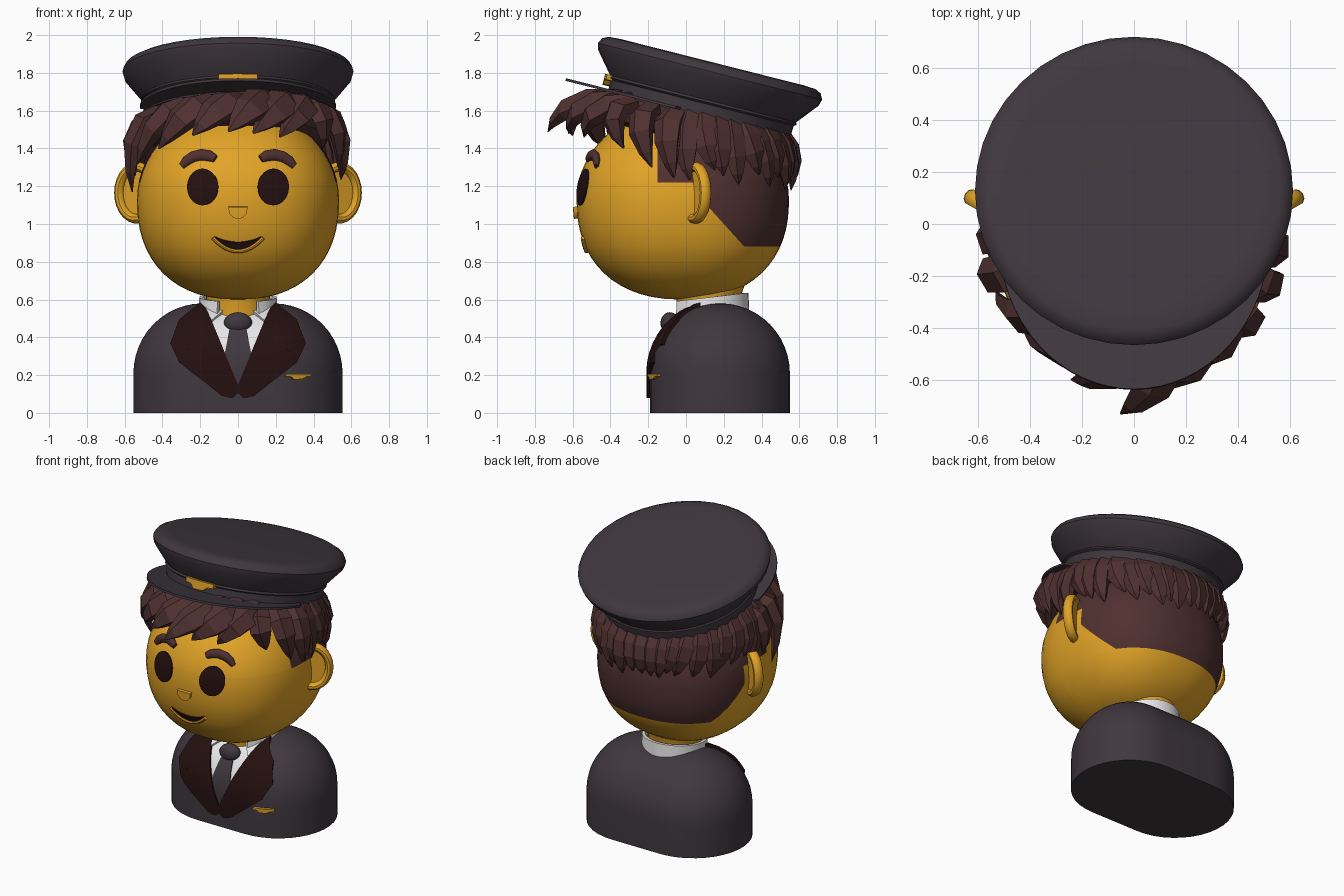
import bpy, bmesh, math, random
from mathutils import Vector as V, Matrix

if "Cube" in bpy.data.objects:
    bpy.data.objects.remove(bpy.data.objects["Cube"])
random.seed(4)


def material(name, rgb):
    m = bpy.data.materials.new(name)
    m.diffuse_color = (*rgb, 1)
    m.use_nodes = True
    m.node_tree.nodes["Principled BSDF"].inputs["Base Color"].default_value = m.diffuse_color
    return m


CLOTH = material("charcoal cloth", (.050, .039, .048))
SKIN = material("golden skin", (.76, .37, .02))
HAIR = material("brown hair", (.080, .030, .030))
DARK = material("deep maroon", (.018, .005, .005))
WHITE = material("white shirt", (.80, .80, .80))
GOLD = material("gold badge", (.66, .32, .02))


def finish(name, bm, mats, smooth=40):
    bmesh.ops.recalc_face_normals(bm, faces=bm.faces)
    me = bpy.data.meshes.new(name)
    bm.to_mesh(me)
    bm.free()
    ob = bpy.data.objects.new(name, me)
    bpy.context.collection.objects.link(ob)
    for m in mats:
        me.materials.append(m)
    if smooth:
        bpy.ops.object.select_all(action='DESELECT')
        ob.select_set(True)
        bpy.context.view_layer.objects.active = ob
        bpy.ops.object.shade_smooth_by_angle(angle=math.radians(smooth))
    return ob


def loft(bm, rings, closed=True, caps=True):
    vs = [[bm.verts.new(p) for p in r] for r in rings]
    n = len(vs[0])
    for a, b in zip(vs, vs[1:]):
        for i in range(n if closed else n - 1):
            j = (i + 1) % n
            bm.faces.new((a[i], a[j], b[j], b[i]))
    if caps:
        bm.faces.new(vs[0])
        bm.faces.new(vs[-1])


def lathe(bm, profile, mat, seg=40):
    loft(bm, [[mat @ V((r * math.cos(2 * math.pi * i / seg), r * math.sin(2 * math.pi * i / seg), h))
               for i in range(seg)] for r, h in profile])


def sweep(bm, pts, sizes, out, sides=8):
    """Tube along pts; sizes are half width and half depth at each point."""
    pts, rings = [V(p) for p in pts], []
    for k, p in enumerate(pts):
        t = (pts[min(k + 1, len(pts) - 1)] - pts[max(k - 1, 0)]).normalized()
        side = t.cross(out).normalized()
        up = side.cross(t)
        w, d = sizes[k]
        rings.append([p + side * w * math.cos(a) + up * d * math.sin(a)
                      for a in (2 * math.pi * i / sides for i in range(sides))])
    loft(bm, rings)


# Surfaces of head and body, used to fit details onto them
RX, RY, CY, ZC, N = .535, .562, -.017, 1.13, 2.3


def head_f(z):
    if z < ZC:
        return max(0, 1 - ((ZC - z) / .53) ** N) ** (1 / N)
    return max(0, 1 - ((z - ZC) / .49) ** 2) ** .5


def on_head(x, z, off):
    y = CY - RY * max(0, head_f(z) ** N - (abs(x) / RX) ** N) ** (1 / N)
    p = V((x, y, z))
    return p + off * (p - V((0, 0, ZC))).normalized()


def on_body(x, z, off):
    r = math.sqrt(max(.003, .37 ** 2 - max(0, z - .21) ** 2))
    cx = max(-.185, min(.185, x))
    p = V((x, .18 - math.sqrt(max(.0005, r * r - (x - cx) ** 2)), z))
    return p + off * (p - V((cx, .18, min(z, .21)))).normalized()


HAT = Matrix.Translation((0, .125, 1.86)) @ Matrix.Rotation(math.radians(-14.2), 4, 'X') @ Matrix.Translation((0, .015, 0))


def on_hat(x, h, off):
    return HAT @ V((x, -math.sqrt(.515 ** 2 - x * x) - off, h))


def plate(name, outline, surf, top, mat, mirror=False, step=.04):
    """Thin plate cut from an x-z outline and wrapped on a surface."""
    bm = bmesh.new()
    for s in ((1, -1) if mirror else (1,)):
        bm.faces.new([bm.verts.new((s * x, 0, z)) for x, z in outline])
    bmesh.ops.triangulate(bm, faces=bm.faces)
    for axis in (0, 2):
        lo, hi = min(v.co[axis] for v in bm.verts), max(v.co[axis] for v in bm.verts)
        no = V((axis == 0, 0, axis == 2))
        for k in range(1, int((hi - lo) / step) + 1):
            bmesh.ops.bisect_plane(bm, geom=bm.verts[:] + bm.edges[:] + bm.faces[:],
                                   plane_co=no * (lo + k * step - .0013), plane_no=no)
    ext = bmesh.ops.extrude_face_region(bm, geom=bm.faces[:])
    front = {g for g in ext['geom'] if isinstance(g, bmesh.types.BMVert)}
    for v in bm.verts:
        v.co = surf(v.co.x, v.co.z, top if v in front else -.015)
    return finish(name, bm, [mat])


def ellipse(cx, cz, rx, rz, n=28):
    return [(cx + rx * math.cos(2 * math.pi * i / n), cz + rz * math.sin(2 * math.pi * i / n)) for i in range(n)]


# Jacket: stadium section with a domed top
bm = bmesh.new()
rings = []
for r, z in [(.37, 0)] + [(.37 * math.cos(t), .21 + .37 * math.sin(t)) for t in (math.radians(7.4 * k) for k in range(13))]:
    ring = []
    for i in range(40):
        a = -math.pi / 2 + math.pi * (i % 20) / 19 + (math.pi if i >= 20 else 0)
        ring.append((r * math.cos(a) + (.185 if i < 20 else -.185), .18 + r * math.sin(a), z))
    rings.append(ring)
loft(bm, rings)
finish("jacket", bm, [CLOTH])

# Shirt front, tie, lapels, pocket badge
plate("shirt_front", [(-.19, .57), (.19, .57), (0, .14)], on_body, .006, WHITE)
plate("tie", [(-.04, .46), (.04, .46), (.07, .31), (0, .145), (-.07, .31)], on_body, .013, CLOTH)
plate("lapels", [(.185, .577), (.305, .48), (.35, .36), (.24, .35), (.305, .265), (.085, .09), (.03, .078),
                 (0, .105), (0, .15), (.09, .36)], on_body, .02, DARK, True)
plate("collar_flaps", [(.185, .565), (.14, .475), (.065, .535), (.10, .577)], on_body, .022, WHITE, True)
WING = [(-.063, .012), (.063, .012), (.063, -.002), (.035, -.004), (.022, -.016), (-.022, -.018), (-.035, -.004), (-.063, -.002)]
plate("pocket_badge", [(.313 + x, .195 + z) for x, z in WING], on_body, .02, GOLD)
bm = bmesh.new()
lathe(bm, [(max(.001, math.cos(t)) , math.sin(t)) for t in (math.radians(-90 + 15 * k) for k in range(13))],
      Matrix.Translation((0, -.085, .475)) @ Matrix.Diagonal((.075, .05, .058, 1)), 20)
finish("tie_knot", bm, [CLOTH])

# Neck and open standing collar
bm = bmesh.new()
lathe(bm, [(.17, .45), (.17, .62), (.20, .70)], Matrix.Translation((0, .12, 0)), 32)
finish("neck", bm, [SKIN])
bm = bmesh.new()
rings = []
for k in range(33):
    a = math.radians(32 + 296 * k / 32)
    top = .612 - .024 * math.cos(a)
    rings.append([(r * math.sin(a), .125 - r * math.cos(a), z)
                  for r, z in ((.215, .45), (.205, top), (.185, top), (.185, .45))])
loft(bm, rings)
finish("collar", bm, [WHITE])

# Head, with the short hair cut into its back
bm = bmesh.new()
rings = []
for k in range(31):
    t = math.radians(-89 + 178 * k / 30)
    z = ZC + math.sin(t) * (.53 if t < 0 else .49)
    f = head_f(z)
    ring = []
    for i in range(48):
        a = 2 * math.pi * i / 48
        c, s = math.cos(a), math.sin(a)
        ring.append((RX * f * math.copysign(abs(c) ** (2 / N), c), CY + RY * f * math.copysign(abs(s) ** (2 / N), s), z))
    rings.append(ring)
loft(bm, rings)
for co, no in (((0, -.15, 0), (0, 1, 0)), ((0, 0, 1.22), (0, 0, 1)), ((0, .11, 0), (0, 1, 0)),
               ((0, .11, 1.1), (0, .21, .19)), ((0, 0, .88), (0, 0, 1)), ((0, 0, 1.52), (0, 0, 1))):
    bmesh.ops.bisect_plane(bm, geom=bm.verts[:] + bm.edges[:] + bm.faces[:], plane_co=co, plane_no=no)
for f in bm.faces:
    c = f.calc_center_median()
    f.material_index = int(c.z > 1.52 or (c.y > -.15 and c.z > 1.22) or
                           (c.y > .11 and c.z > .88 and .21 * (c.y - .11) + .19 * (c.z - 1.1) > 0))
finish("head", bm, [SKIN, HAIR], 60)

# Face details
plate("eyes", ellipse(.185, 1.195, .081, .096), on_head, .009, DARK, True)
plate("nose", [(-.05, 1.092), (.05, 1.092), (.045, 1.06), (.025, 1.036), (0, 1.03), (-.025, 1.036), (-.045, 1.06)], on_head, .02, SKIN)
xs = [-.125 + .25 * k / 12 for k in range(13)]
low = [(x, .862 + .07 * (x / .125) ** 2) for x in xs]
plate("mouth", low + [(x, .905 + .03 * (x / .125) ** 2) for x in reversed(xs)], on_head, .006, DARK)
bm = bmesh.new()
sweep(bm, [on_head(x * 1.06, z - .004, .004) for x, z in low], [(.011, .013)] * 13, V((0, -1, 0)))
finish("lower_lip", bm, [SKIN])
bm = bmesh.new()
for s in (1, -1):
    path = [(.118, 1.343), (.15, 1.357), (.19, 1.363), (.235, 1.352), (.27, 1.33), (.295, 1.303)]
    sweep(bm, [on_head(s * x, z, .006) for x, z in path],
          [(.02, .014), (.03, .022), (.032, .022), (.031, .022), (.028, .02), (.018, .012)], V((0, -1, 0)), 10)
finish("eyebrows", bm, [HAIR], 60)

# Ears: rim around a thin dish
bm = bmesh.new()
for s in (1, -1):
    c, u, n = V((s * .535, .05, 1.165)), V((s * .87, .5, 0)), V((s * .5, -.87, 0))
    arc = [math.radians(-140 + 14 * k) for k in range(21)]
    sweep(bm, [c + u * .107 * math.cos(a) + V((0, 0, .138 * math.sin(a))) for a in arc], [(.026, .032)] * 21, n, 10)
    sweep(bm, [c - n * .02, c + n * .003], [(.107, .138)] * 2, V((0, 0, 1)), 28)
finish("ears", bm, [SKIN])

# Hat: crown with band, peak, badge
bm = bmesh.new()
lathe(bm, [(.01, 0), (.5, 0), (.565, -.004), (.597, -.02), (.612, -.05), (.602, -.085), (.508, -.2), (.514, -.212),
           (.500, -.222), (.497, -.295), (.01, -.295)], HAT, 40)
finish("hat_crown", bm, [CLOTH])
bm = bmesh.new()
arc = [math.radians(180 + 180 * k / 32) for k in range(33)]
loft(bm, [[HAT @ V(p) for p in ((.52 * math.cos(a), -.13 + .60 * math.sin(a), -.272),
                                (.52 * math.cos(a), -.13 + .60 * math.sin(a), -.286),
                                (.46 * math.cos(a), -.08 + .36 * math.sin(a), -.286),
                                (.46 * math.cos(a), -.08 + .36 * math.sin(a), -.272))] for a in arc])
finish("hat_peak", bm, [CLOTH])
plate("hat_badge", [(x * 1.65, -.222 + z * 2) for x, z in WING], on_hat, .02, GOLD)

# Hair mass under the hat
bm = bmesh.new()
lathe(bm, [(.48, -.28), (.495, -.36), (.47, -.42), (.38, -.45)], HAT, 24)
finish("hair_mass", bm, [HAIR], 0)

# Faceted locks: swept fringe, then rows around sides and back
bm = bmesh.new()


def lock(a, b, c, w, d):
    a, b, c = V(a), V(b), V(c)
    pts = [a * (1 - t) ** 2 + b * 2 * t * (1 - t) + c * t * t for t in (0, .3, .6, .85, 1)]
    out = (b - V((0, 0, 1.3))).normalized()
    sweep(bm, pts, [(w * k, d * k) for k in (.8, 1, .9, .5, .06)], out, 5)


for a, b, c, w in [((.17, -.36, 1.67), (.12, -.66, 1.68), (-.05, -.73, 1.49), .10),
                   ((.02, -.38, 1.66), (-.08, -.64, 1.66), (-.24, -.60, 1.47), .10),
                   ((-.12, -.36, 1.66), (-.28, -.58, 1.63), (-.42, -.42, 1.40), .10),
                   ((-.26, -.30, 1.64), (-.46, -.44, 1.60), (-.53, -.26, 1.32), .09),
                   ((-.40, -.15, 1.60), (-.61, -.26, 1.56), (-.56, -.14, 1.17), .08),
                   ((-.44, -.02, 1.58), (-.61, -.08, 1.50), (-.56, -.04, 1.27), .08),
                   ((.28, -.34, 1.66), (.25, -.62, 1.66), (.08, -.62, 1.48), .10),
                   ((.36, -.28, 1.65), (.37, -.54, 1.64), (.22, -.54, 1.46), .09),
                   ((.36, -.28, 1.64), (.48, -.46, 1.62), (.45, -.33, 1.40), .08),
                   ((.42, -.18, 1.62), (.57, -.30, 1.58), (.53, -.18, 1.30), .08),
                   ((.45, -.05, 1.60), (.60, -.14, 1.52), (.55, -.06, 1.25), .08)]:
    lock(a, b, c, w, .05)
for i in range(24):
    deg = 75 + 210 * i / 23
    a = math.radians(deg)
    e = math.radians(deg + (10 if deg < 180 else -10) * min(1, abs(deg - 180) / 40) + random.uniform(-3, 3))
    base = HAT @ V((.46 * math.sin(a), -.46 * math.cos(a), -.27))
    tip = V((.545 * math.sin(e), -.565 * math.cos(e), 1.27 + .06 * math.cos(e) + random.uniform(-.04, .05)))
    m = (a + e) / 2
    mid = V((.59 * math.sin(m), -.61 * math.cos(m), base.z * .55 + tip.z * .45))
    lock(base, mid, tip, random.uniform(.065, .085), .04)
finish("hair_locks", bm, [HAIR], 0)
